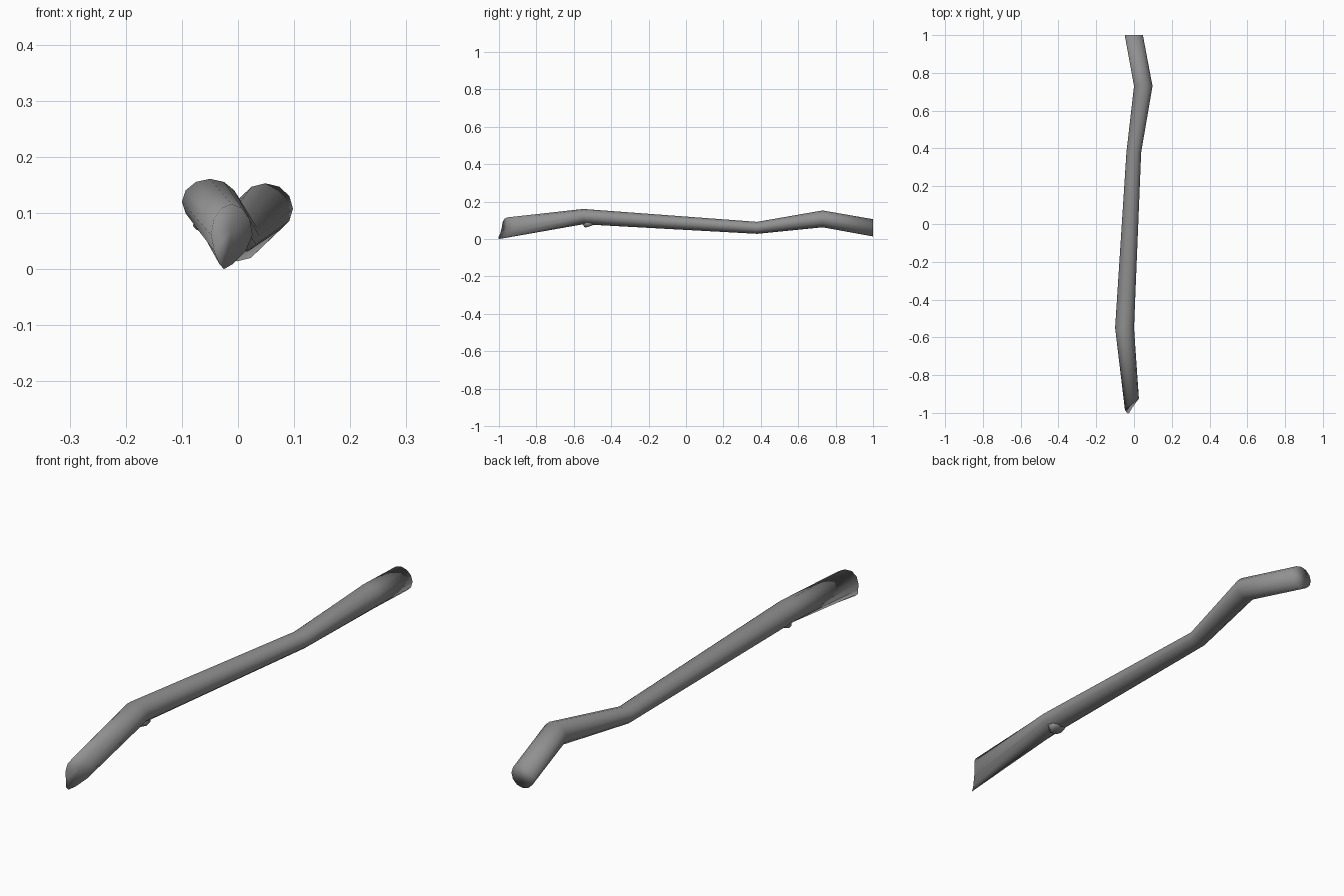
import bpy, bmesh, math
from mathutils import Vector

if "Cube" in bpy.data.objects:
    bpy.data.objects.remove(bpy.data.objects["Cube"])

SIDES = 12
# centre x, y, z, then half width and half height of each bend
BENDS = [
    (-0.050, -0.55, 0.120, 0.050, 0.041),
    (-0.001, 0.38, 0.060, 0.039, 0.032),
    (0.049, 0.73, 0.108, 0.049, 0.045),
    (-0.001, 1.00, 0.060, 0.048, 0.046),
]
bark = bpy.data.materials.new("dark_grey_bark")
bark.diffuse_color = (0.28, 0.28, 0.28, 1)
bark.use_nodes = True
bark.node_tree.nodes["Principled BSDF"].inputs["Base Color"].default_value = bark.diffuse_color


def finish(name, bm):
    bmesh.ops.recalc_face_normals(bm, faces=bm.faces)
    for f in bm.faces:
        f.smooth = True
    mesh = bpy.data.meshes.new(name)
    bm.to_mesh(mesh)
    bm.free()
    mesh.materials.append(bark)
    obj = bpy.data.objects.new(name, mesh)
    bpy.context.collection.objects.link(obj)
    return obj


def bridge(bm, a, b):
    for i in range(len(a)):
        j = (i + 1) % len(a)
        bm.faces.new((a[i], a[j], b[j], b[i]))


# Stick: a bent tube with a splintered front end
bm = bmesh.new()
angles = [2 * math.pi * i / SIDES for i in range(SIDES)]
front = []
for a in angles:
    c, s = math.cos(a), math.sin(a)
    low = max(0, -s) ** 2
    front.append(bm.verts.new((-0.011 + 0.037 * c * (1 - 0.5 * low) - 0.014 * low,
                               -0.955 + 0.03 * c - 0.045 * low,
                               0.061 + 0.055 * s - 0.006 * low)))
rings = [front]
for x, y, z, rx, rz in BENDS:
    rings.append([bm.verts.new((x + rx * math.cos(a), y, z + rz * math.sin(a)))
                  for a in angles])
for a, b in zip(rings, rings[1:]):
    bridge(bm, a, b)
bm.faces.new(rings[-1])
# Slightly sunken broken face
hub = bm.verts.new((-0.012, -0.95, 0.07))
for i in range(SIDES):
    bm.faces.new((front[i], front[(i + 1) % SIDES], hub))
finish("stick", bm)

# Broad, low twig stub under the front bend
bm = bmesh.new()
start = Vector((-0.047, -0.525, 0.10))
axis = Vector((-0.004, 0.010, -0.029))
turn = axis.to_track_quat('Z', 'Y')
loops = []
for t, r in ((0, 0.034), (0.8, 0.032), (1.0, 0.026)):
    loops.append([bm.verts.new(start + axis * t + turn @ Vector(
        (r * math.cos(k * math.pi / 4), r * math.sin(k * math.pi / 4), 0)))
        for k in range(8)])
for a, b in zip(loops, loops[1:]):
    bridge(bm, a, b)
bm.faces.new(loops[0])
bm.faces.new(loops[-1])
finish("twig_stub", bm)
